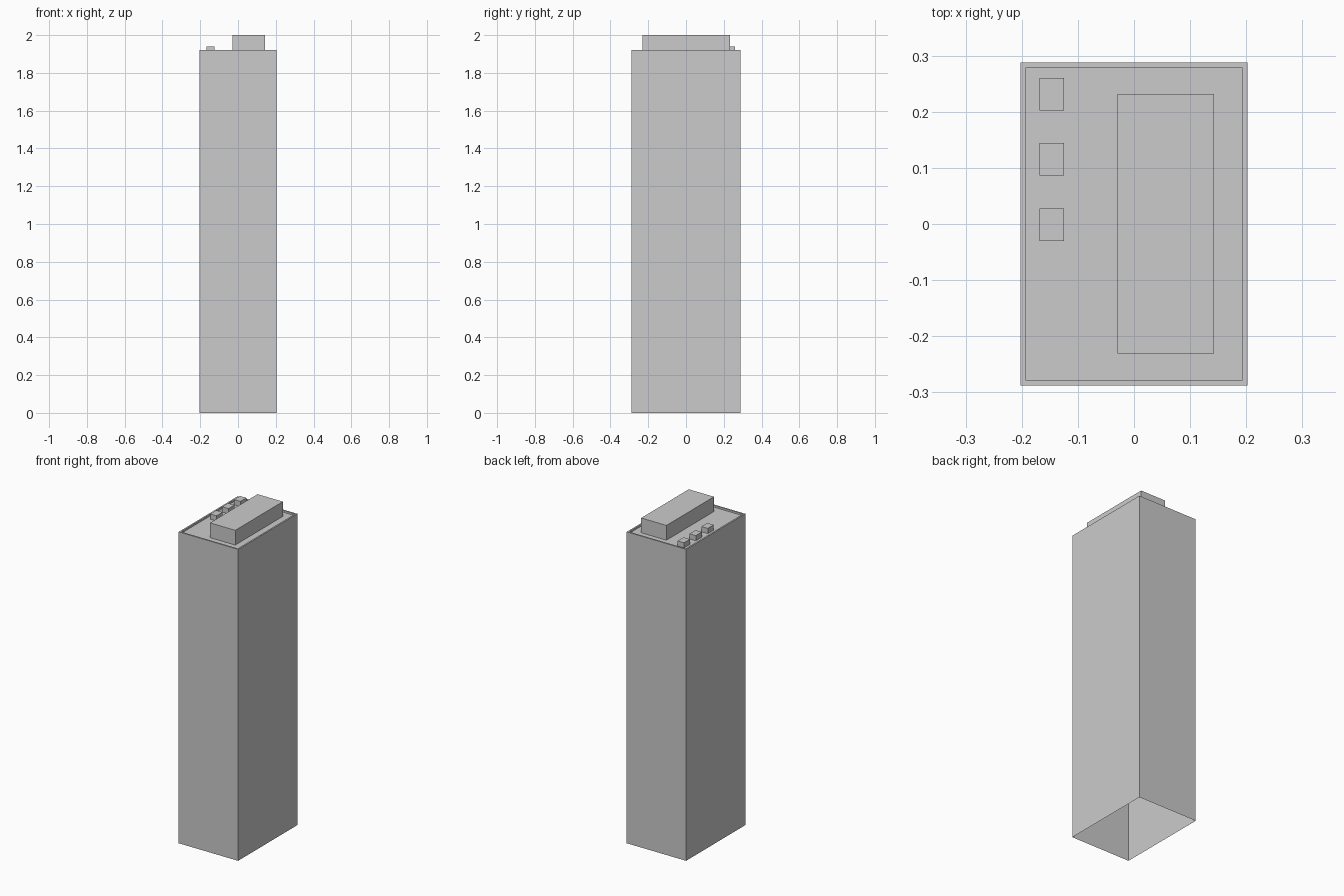
import bpy, bmesh

if "Cube" in bpy.data.objects:
    bpy.data.objects.remove(bpy.data.objects["Cube"])


def open_box(name, x0, x1, y0, y1, z0, z1, rim=0, drop=0):
    """Box without an underside; optional rim around a sunken top."""
    bm = bmesh.new()
    bmesh.ops.create_cube(bm, size=1)
    for v in bm.verts:
        v.co.x = x1 if v.co.x > 0 else x0
        v.co.y = y1 if v.co.y > 0 else y0
        v.co.z = z1 if v.co.z > 0 else z0
    bm.normal_update()
    bottom = [f for f in bm.faces if f.normal.z < -0.5]
    top = [f for f in bm.faces if f.normal.z > 0.5]
    bmesh.ops.delete(bm, geom=bottom, context='FACES_ONLY')
    if rim:
        # parapet: inset the roof, then sink a copy of it
        bmesh.ops.inset_region(bm, faces=top, thickness=rim)
        sunk = bmesh.ops.extrude_discrete_faces(bm, faces=top)['faces']
        for v in sunk[0].verts:
            v.co.z -= drop
    mesh = bpy.data.meshes.new(name)
    bm.to_mesh(mesh)
    bm.free()
    obj = bpy.data.objects.new(name, mesh)
    bpy.context.collection.objects.link(obj)
    return obj


ROOF, DROP = 1.92, 0.011
DECK = ROOF - DROP

# tower shell with parapet
open_box("tower", -0.2025, 0.2025, -0.288, 0.288, 0, ROOF, 0.0135, DROP)

# rooftop plant room
open_box("plant_room", -0.029, 0.143, -0.231, 0.232, DECK, 2.0)

# row of rooftop vents
for i in range(3):
    y = -0.001 + i * 0.116
    open_box(f"roof_vent_{i + 1}", -0.168, -0.125, y - 0.029, y + 0.029, DECK, 1.941)
